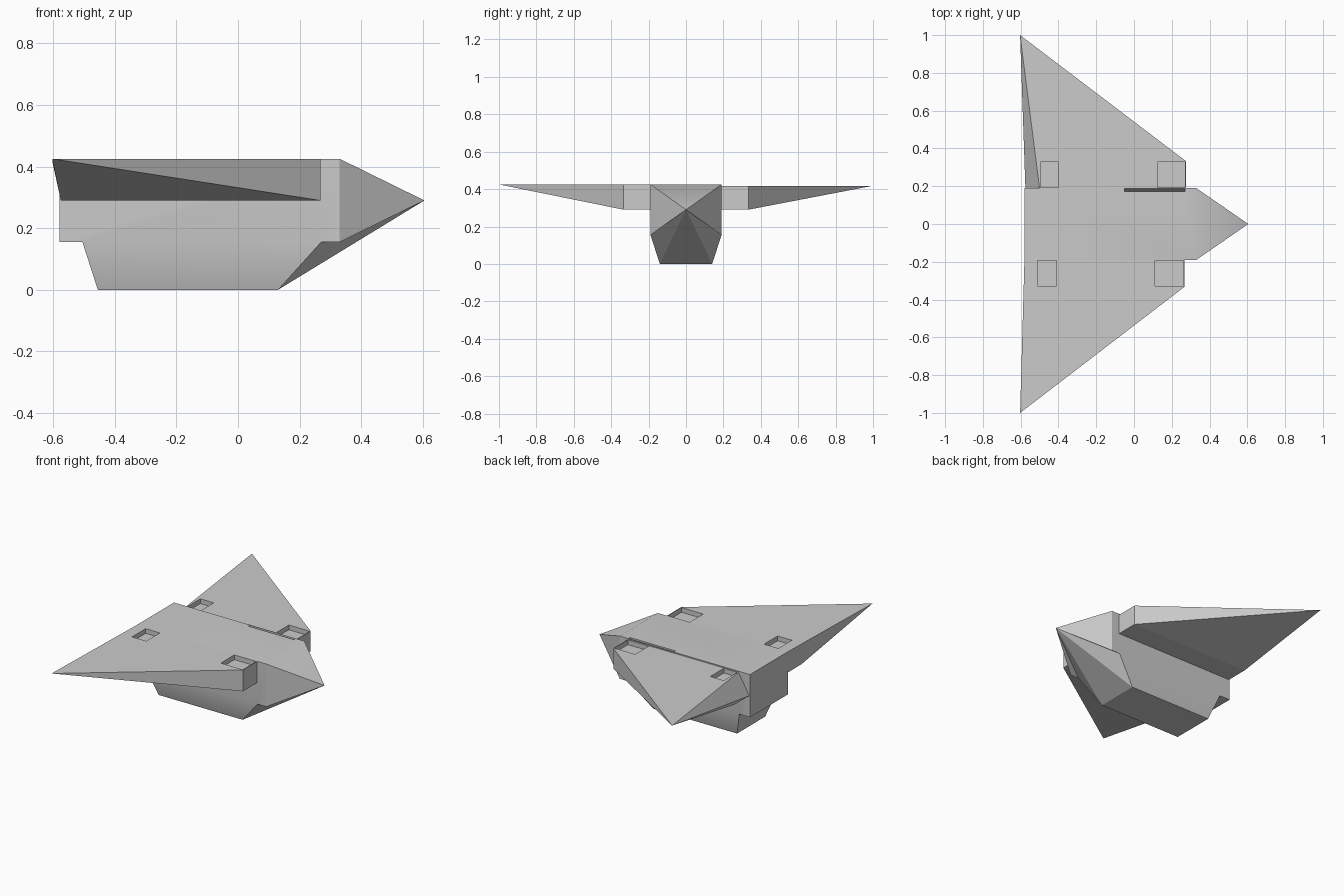
import bpy, bmesh, math

if "Cube" in bpy.data.objects:
    bpy.data.objects.remove(bpy.data.objects["Cube"], do_unlink=True)

# One plain grey for the whole craft
grey = bpy.data.materials.new("plain_grey")
grey.use_nodes = True
grey.diffuse_color = (0.6, 0.6, 0.6, 1)
grey.node_tree.nodes["Principled BSDF"].inputs["Base Color"].default_value = (0.6, 0.6, 0.6, 1)


def add_object(name, bm):
    bmesh.ops.recalc_face_normals(bm, faces=bm.faces)
    mesh = bpy.data.meshes.new(name)
    bm.to_mesh(mesh)
    bm.free()
    mesh.materials.append(grey)
    obj = bpy.data.objects.new(name, mesh)
    bpy.context.collection.objects.link(obj)
    return obj


def hull_solid(name, points):
    bm = bmesh.new()
    bmesh.ops.convex_hull(bm, input=[bm.verts.new(p) for p in points])
    bmesh.ops.dissolve_limit(bm, angle_limit=0.01, verts=bm.verts, edges=bm.edges)
    return add_object(name, bm)


def select_only(obj):
    bpy.ops.object.select_all(action='DESELECT')
    obj.select_set(True)
    bpy.context.view_layer.objects.active = obj


def cut(target, cutter):
    mod = target.modifiers.new("cut", 'BOOLEAN')
    mod.operation, mod.solver, mod.object = 'DIFFERENCE', 'EXACT', cutter
    select_only(target)
    bpy.ops.object.modifier_apply(modifier=mod.name)
    bpy.data.objects.remove(cutter, do_unlink=True)


def box_points(x, y, z):
    return [(a, b, c) for a in x for b in y for c in z]


# Fuselage: a mirrored side outline joined across, ending in a pointed nose
bm = bmesh.new()
outline = [(-.58, .19, .425), (.33, .19, .425), (.33, .19, .155), (.27, .19, .155),
           (.13, .14, 0), (-.455, .14, 0), (-.505, .19, .155), (-.58, .19, .155)]
left = [bm.verts.new(p) for p in outline]
right = [bm.verts.new((x, -y, z)) for x, y, z in outline]
nose = bm.verts.new((.605, 0, .29))
for side in (left, right):
    bm.faces.new([side[i] for i in (0, 1, 2, 3, 6, 7)])
    bm.faces.new(side[3:7])
    for i in (1, 2, 3):
        bm.faces.new((nose, side[i], side[i + 1]))
for i in (0, 4, 5, 6, 7):
    j = (i + 1) % 8
    bm.faces.new((left[i], left[j], right[j], right[i]))
for i in (1, 4):
    bm.faces.new((nose, left[i], right[i]))
fuselage = add_object("fuselage", bm)

# Narrow wedge slot along the left top edge
cut(fuselage, hull_solid("slot_cutter", [(x, y, z) for x in (-.05, .27)
                                         for y, z in ((.172, .43), (.189, .43), (.172, .37))]))


def make_wing(name, side, top, front, rear_top, pits):
    root, shoulder, low, rear_low = .19, .333, .29, -.575
    points = [(-.603, side, top)]
    for y in (root, shoulder):
        points += [(front, side * y, top), (front, side * y, low),
                   (rear_low, side * y, low), (rear_top, side * y, top)]
    wing = hull_solid(name, points)
    # Shallow square recesses in the top
    for x0, x1 in pits:
        cut(wing, hull_solid("pit_cutter", box_points(
            (x0, x1), (side * (root + .004), side * (shoulder - .004)), (top - .03, top + .02))))
    return wing


right_wing = make_wing("right_wing", -1, .425, .267, -.58, ((-.51, -.41), (.11, .262)))
left_wing = make_wing("left_wing", 1, .418, .275, -.5, ((-.494, -.4), (.125, .27)))

select_only(fuselage)
bpy.ops.object.shade_smooth_by_angle(angle=math.radians(30))
